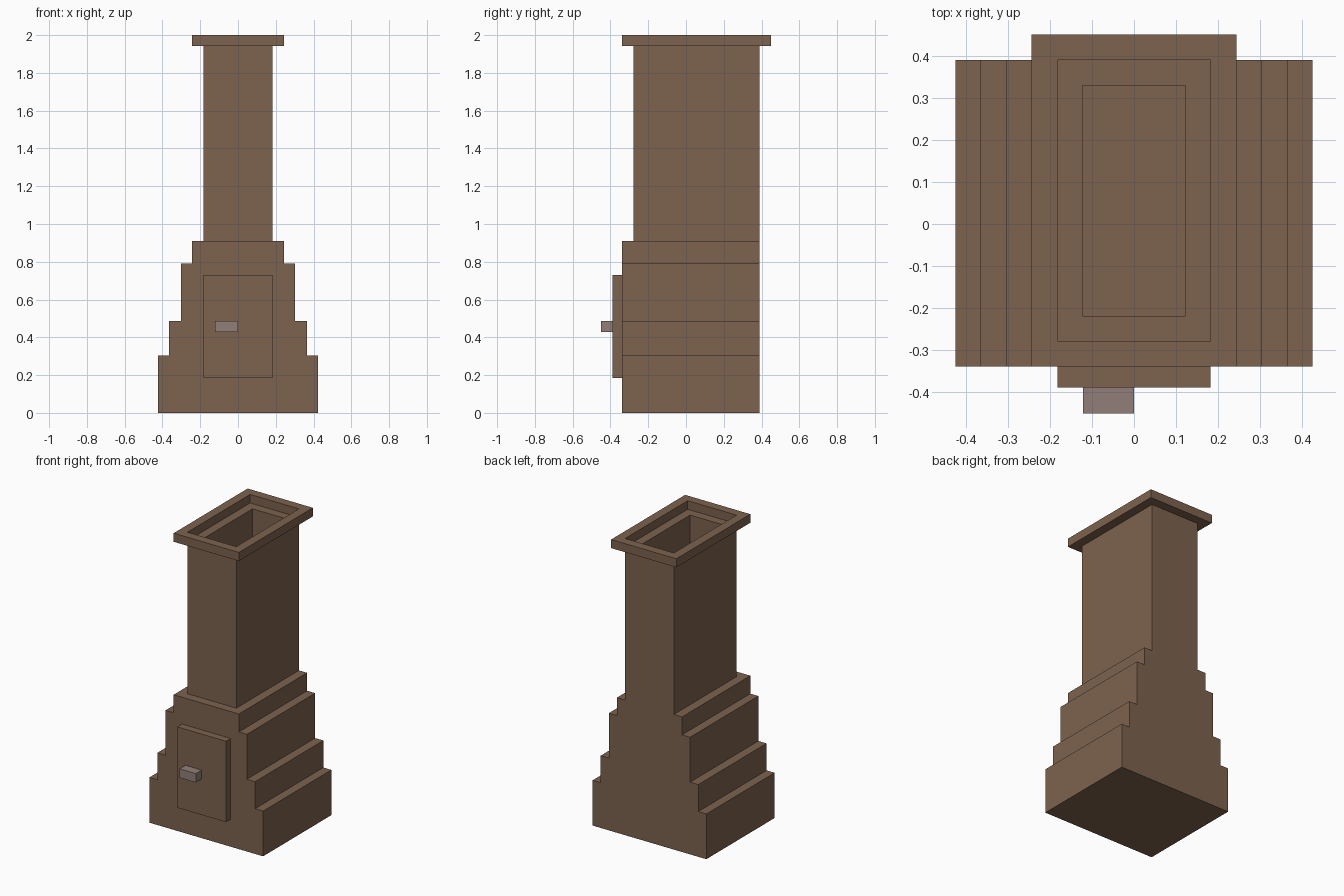
import bpy, bmesh

if "Cube" in bpy.data.objects:
    bpy.data.objects.remove(bpy.data.objects["Cube"])


def material(name, rgb):
    m = bpy.data.materials.new(name)
    m.diffuse_color = (*rgb, 1)
    m.use_nodes = True
    m.node_tree.nodes["Principled BSDF"].inputs["Base Color"].default_value = m.diffuse_color
    return m


BROWN = material("brown_clay", (0.205, 0.124, 0.077))
GREY = material("warm_grey_metal", (0.283, 0.212, 0.191))


def finish(name, bm, mat):
    bmesh.ops.recalc_face_normals(bm, faces=bm.faces)
    me = bpy.data.meshes.new(name)
    bm.to_mesh(me)
    bm.free()
    me.materials.append(mat)
    ob = bpy.data.objects.new(name, me)
    bpy.context.collection.objects.link(ob)
    return ob


def box(name, x, y, z, mat):
    bm = bmesh.new()
    bmesh.ops.create_cube(bm, size=1)
    for v in bm.verts:
        for i, (lo, hi) in enumerate((x, y, z)):
            v.co[i] = hi if v.co[i] > 0 else lo
    return finish(name, bm, mat)


def tube(name, outer, inner, z0, z1, mat, floor=False):
    """Rectangular ring: outer / inner are (half width, y front, y back)."""
    bm = bmesh.new()

    def loop(r, z):
        w, a, b = r
        return [bm.verts.new((px, py, z)) for px, py in ((-w, a), (w, a), (w, b), (-w, b))]

    loops = [loop(inner, z0), loop(inner, z1), loop(outer, z1), loop(outer, z0)]
    pairs = list(zip(loops, loops[1:]))
    if floor:  # closed at the bottom
        bm.faces.new(loops[0])
    else:
        pairs.append((loops[3], loops[0]))
    for p, q in pairs:
        for i in range(4):
            j = (i + 1) % 4
            bm.faces.new((p[i], p[j], q[j], q[i]))
    return finish(name, bm, mat)


# Stepped body: mirrored stair profile extruded front to back
FRONT, BACK = -0.338, 0.389
steps = [(0.424, 0.305), (0.364, 0.487), (0.303, 0.79), (0.243, 0.911)]
half, z = [], 0
for w, top in steps:
    half += [(w, z), (w, top)]
    z = top
outline = half + [(-px, pz) for px, pz in reversed(half)]
bm = bmesh.new()
face = bm.faces.new([bm.verts.new((px, FRONT, pz)) for px, pz in outline])
ext = bmesh.ops.extrude_face_region(bm, geom=[face], use_keep_orig=True)
for v in ext["geom"]:
    if isinstance(v, bmesh.types.BMVert):
        v.co.y = BACK
finish("stepped_body", bm, BROWN)

# Hollow chimney shaft and its rim
shaft = (0.182, -0.278, BACK)
tube("chimney_shaft", shaft, (0.122, -0.218, 0.329), 0.911, 1.942, BROWN, floor=True)
tube("chimney_rim", (0.243, FRONT, 0.45), shaft, 1.942, 2.0, BROWN)

# Door and handle
box("door", (-0.182, 0.182), (-0.388, FRONT), (0.185, 0.73), BROWN)
box("door_handle", (-0.121, 0.0), (-0.45, -0.388), (0.427, 0.487), GREY)
